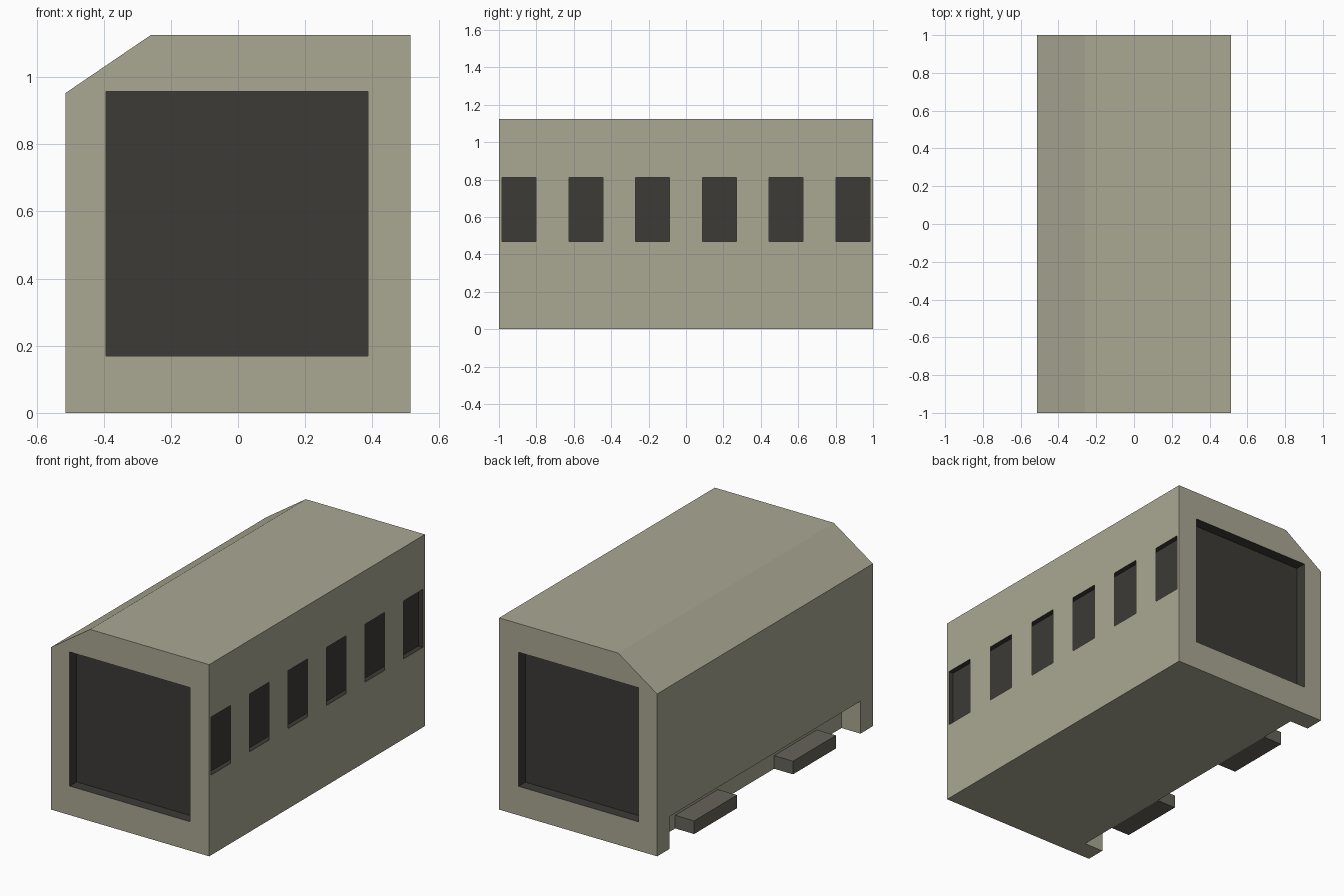
import bpy
import bmesh

if "Cube" in bpy.data.objects:
    bpy.data.objects.remove(bpy.data.objects["Cube"])


def material(name, color):
    m = bpy.data.materials.new(name)
    m.diffuse_color = (*color, 1)
    m.use_nodes = True
    m.node_tree.nodes["Principled BSDF"].inputs["Base Color"].default_value = m.diffuse_color
    return m


BODY = material("body_paint", (0.40, 0.39, 0.29))
DARK = material("dark_panel", (0.045, 0.043, 0.038))
W = 0.513


def add_mesh(name, bm, mat):
    bmesh.ops.recalc_face_normals(bm, faces=bm.faces)
    me = bpy.data.meshes.new(name)
    bm.to_mesh(me)
    bm.free()
    me.materials.append(mat)
    ob = bpy.data.objects.new(name, me)
    bpy.context.collection.objects.link(ob)
    return ob


def box(name, lo, hi, mat):
    bm = bmesh.new()
    bmesh.ops.create_cube(bm, size=1)
    for v in bm.verts:
        v.co = [(a + b) / 2 + c * (b - a) for a, b, c in zip(lo, hi, v.co)]
    return add_mesh(name, bm, mat)


# Carriage body: end profile with one bevelled roof edge, extruded along y
profile = [(-W, 0), (W, 0), (W, 1.125), (-0.26, 1.125), (-W, 0.953)]
bm = bmesh.new()
face = bm.faces.new([bm.verts.new((x, -1, z)) for x, z in profile])
ext = bmesh.ops.extrude_face_region(bm, geom=[face])
verts = [g for g in ext["geom"] if isinstance(g, bmesh.types.BMVert)]
bmesh.ops.translate(bm, vec=(0, 2, 0), verts=verts)
body = add_mesh("carriage_body", bm, BODY)
body.data.materials.append(DARK)


def cut(name, lo, hi, mat):
    cutter = box(name, lo, hi, mat)
    cutter.hide_render = True
    cutter.hide_viewport = False
    cutter.display_type = 'WIRE'
    mod = body.modifiers.new(name, 'BOOLEAN')
    mod.operation = 'DIFFERENCE'
    mod.solver = 'EXACT'
    mod.material_mode = 'TRANSFER'
    mod.object = cutter


# Recessed dark end panels, window channel and the underside recess
cut("front_recess_cutter", (-0.393, -1.1, 0.17), (0.387, -0.935, 0.957), DARK)
cut("back_recess_cutter", (-0.393, 0.935, 0.17), (0.387, 1.1, 0.957), DARK)
cut("window_channel_cutter", (W - 0.03, -0.983, 0.47), (W + 0.1, 0.983, 0.81), DARK)
cut("underside_recess_cutter", (-W - 0.1, -0.885, -0.1), (-0.39, 0.885, 0.19), BODY)

# Flush strips of wall between the six windows
for i in range(5):
    y = (i - 2) * 0.357
    bm = bmesh.new()
    bm.faces.new([bm.verts.new((W, y + dy, z)) for dy, z in
                  ((-0.0875, 0.47), (0.0875, 0.47), (0.0875, 0.81), (-0.0875, 0.81))])
    add_mesh(f"window_pillar_{i + 1}", bm, BODY)

# Two low blocks standing in the underside recess
for side, lo, hi in (("front", -0.657, -0.26), ("back", 0.26, 0.657)):
    box(f"{side}_underframe_block", (-W, lo, 0.0), (-0.39, hi, 0.077),
        material(f"{side}_block_grey", (0.13, 0.125, 0.10)))
